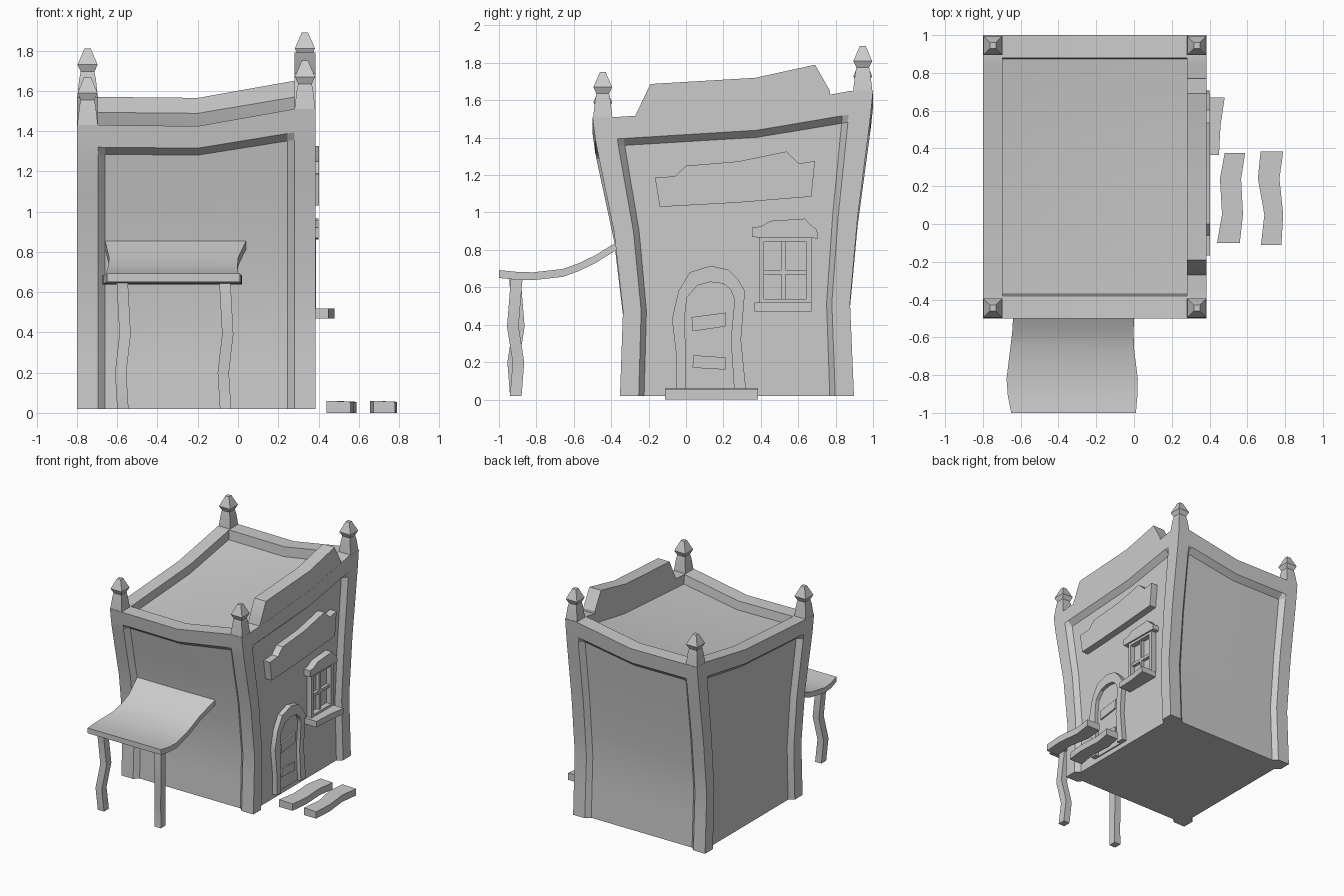
import bpy, bmesh
from mathutils import Vector

if "Cube" in bpy.data.objects:
    bpy.data.objects.remove(bpy.data.objects["Cube"])


def lerp_table(t, table):
    if t <= table[0][0]:
        return table[0][1]
    for (a, va), (b, vb) in zip(table, table[1:]):
        if t <= b:
            return va + (vb - va) * (t - a) / (b - a)
    return table[-1][1]


# Crooked shape: front and back edge by height, roof line rise by x and y
FRONT = [(.02, -.353), (.45, -.337), (.85, -.385), (1.3, -.482), (1.43, -.5)]
BACK = [(.02, .898), (.45, .877), (.85, .918), (1.3, .985), (1.43, 1.0)]
RISE_X = [(-.695, 0), (-.2, -.005), (.28, .08)]
RISE_Y = [(-.38, 0), (.38, .05), (.88, .14)]


def warp(x, y, z):
    f, b = lerp_table(z, FRONT), lerp_table(z, BACK)
    rise = lerp_table(x, RISE_X) + lerp_table(y, RISE_Y)
    return Vector((x, f + (y + .5) / 1.5 * (b - f), z + rise * (z - .02) / 1.41))


def finish(name, bm):
    bmesh.ops.remove_doubles(bm, verts=bm.verts, dist=.0005)
    bmesh.ops.recalc_face_normals(bm, faces=bm.faces)
    me = bpy.data.meshes.new(name)
    bm.to_mesh(me)
    bm.free()
    ob = bpy.data.objects.new(name, me)
    bpy.context.collection.objects.link(ob)
    return ob


def quad(bm, pts):
    bm.faces.new([bm.verts.new(p) for p in pts])


def loft(name, rings):
    """Closed skin through rings of equal point count."""
    bm = bmesh.new()
    vs = [[bm.verts.new(p) for p in r] for r in rings]
    n = len(rings[0])
    for a, b in zip(vs, vs[1:]):
        for i in range(n):
            bm.faces.new((a[i], a[(i + 1) % n], b[(i + 1) % n], b[i]))
    bm.faces.new(vs[0])
    bm.faces.new(vs[-1])
    return finish(name, bm)


def slab(name, yz, x0, x1):
    """Outline in the y-z plane given thickness along x."""
    return loft(name, [[(x, y, z) for y, z in yz] for x in (x0, x1)])


def rect(y0, y1, z0, z1):
    return [(y0, z0), (y1, z0), (y1, z1), (y0, z1)]


# House shell: four walls with bevelled recessed panels
X0, X1, Y0, Y1, DEPTH = -.8, .385, -.5, 1.0, .04
bm = bmesh.new()
rows = [.02, .24, .45, .65, .85, 1.08, 1.285, 1.32, 1.43]
xs = [-.695, -.66, -.2, .245, .28]
ys = [-.38, -.345, .38, .845, .88]


def wall(cols, lo, hi, place):
    cols = [lo] + cols + [hi]

    def point(i, j):
        d = DEPTH if 2 <= i <= 4 and rows[j] < 1.3 else 0
        return warp(*place(cols[i], d), rows[j])
    for i in range(len(cols) - 1):
        for j in range(len(rows) - 1):
            quad(bm, [point(i, j), point(i + 1, j), point(i + 1, j + 1), point(i, j + 1)])


wall(xs, X0, X1, lambda s, d: (s, Y0 + d))
wall(xs, X0, X1, lambda s, d: (s, Y1 - d))
wall(ys, Y0, Y1, lambda s, d: (X0 + d, s))
wall(ys, Y0, Y1, lambda s, d: (X1 - d, s))

# Parapet rim and sunken roof
gx = [X0] + xs + [X1]
gy = [Y0] + ys + [Y1]
TOP, ROOF = 1.43, 1.36
for i in range(6):
    for j in range(6):
        z = TOP if i in (0, 5) or j in (0, 5) else ROOF
        quad(bm, [warp(gx[a], gy[b], z) for a, b in
                  ((i, j), (i + 1, j), (i + 1, j + 1), (i, j + 1))])
for i in range(1, 5):
    for y in (gy[1], gy[5]):
        quad(bm, [warp(gx[i + k], y, z) for k, z in ((0, ROOF), (1, ROOF), (1, TOP), (0, TOP))])
    for x in (gx[1], gx[5]):
        quad(bm, [warp(x, gy[i + k], z) for k, z in ((0, ROOF), (1, ROOF), (1, TOP), (0, TOP))])
bmesh.ops.remove_doubles(bm, verts=bm.verts, dist=.0005)
bmesh.ops.holes_fill(bm, edges=[e for e in bm.edges if e.is_boundary], sides=0)
finish("house_shell", bm)

# Corner finials
for x in (-.7475, .3325):
    for y in (-.445, .945):
        base = warp(x, y, TOP).z
        rings = []
        for dz, h in ((-.01, .0525), (.09, .041), (.125, .034), (.16, .05), (.225, .022), (.24, .016)):
            rings.append([(x + sx * h, y + sy * h, base + dz)
                          for sx, sy in ((-1, -1), (1, -1), (1, 1), (-1, 1))])
        loft("corner_finial", rings)

# Raised parapet over the entrance side
slab("raised_parapet", [(-.27, 1.45), (-.27, 1.52), (-.19, 1.687), (.37, 1.72), (.69, 1.79),
                        (.77, 1.65), (.77, 1.58), (.38, 1.5)], .28, .384)

WALL = .335
# Blank sign board
slab("sign_board", [(-.166, 1.187), (-.14, 1.03), (.278, 1.053), (.67, 1.085), (.69, 1.275),
                    (.604, 1.262), (.535, 1.326), (.278, 1.273), (0, 1.25), (-.06, 1.193)], WALL, .402)

# Door with arched surround and two panels
outer = [(-.053, .06), (-.05, .22), (-.075, .43), (-.04, .58), (.02, .68), (.13, .715),
         (.225, .695), (.28, .64), (.315, .58), (.294, .32), (.32, .06)]
inner = [(0, .06), (0, .22), (-.008, .43), (.005, .545), (.06, .61), (.13, .628),
         (.20, .62), (.24, .585), (.26, .535), (.24, .32), (.257, .06)]
bm = bmesh.new()
loops = [(outer, WALL), (outer, .385), (inner, .385), (inner, WALL)]
for (pa, xa), (pb, xb) in zip(loops, loops[1:] + loops[:1]):
    for i in range(len(outer) - 1):
        quad(bm, [(xa, *pa[i]), (xa, *pa[i + 1]), (xb, *pb[i + 1]), (xb, *pb[i])])
for k in (0, -1):
    quad(bm, [(x, *p[k]) for p, x in loops])
finish("door_surround", bm)
slab("door", inner, WALL, .355)
slab("upper_door_panel", [(.035, .365), (.21, .39), (.215, .465), (.03, .44)], .35, .367)
slab("lower_door_panel", [(.035, .17), (.21, .16), (.21, .225), (.04, .237)], .35, .367)

# Window: lintel, frame bars, muntins and sill
slab("window_lintel", [(.353, .868), (.706, .862), (.70, .909), (.665, .935), (.635, .967),
                       (.45, .955), (.40, .925), (.353, .92)], WALL, .40)
for bar in (rect(.393, .418, .51, .87), rect(.642, .672, .51, .87),
            rect(.393, .672, .51, .537), rect(.393, .672, .845, .87)):
    slab("window_frame_bar", bar, WALL, .387)
for bar in (rect(.51, .533, .53, .85), rect(.41, .65, .668, .692)):
    slab("window_muntin", bar, WALL, .37)
loft("window_sill", [[(WALL, y, .47), (x, y, .47), (x, y, .518), (WALL, y, .518)]
                     for y, x in ((.365, .45), (.52, .458), (.67, .48))])

# Wobbly step planks
for rows_p in ([(-.10, .44, .56), (.05, .466, .577), (.24, .455, .567), (.375, .48, .588)],
               [(-.112, .672, .78), (.05, .69, .79), (.24, .656, .77), (.385, .67, .79)]):
    loft("step_plank", [[(a, y, 0), (b, y, 0), (b, y, .055), (a, y, .06)] for y, a, b in rows_p])

# Sagging awning
awning = [(-.35, -.66, .04, .855), (-.487, -.64, 0, .77), (-.575, -.645, -.002, .728),
          (-.658, -.655, 0, .698), (-.82, -.675, .02, .68), (-.91, -.668, .018, .683), (-1, -.65, .01, .692)]
loft("awning", [[(a, y, z - .042), (b, y, z - .042), (b, y, z), (a, y, z)] for y, a, b, z in awning])

# Bent awning posts
for x, side in ((-.575, 1), (-.065, -1)):
    rings = []
    for z, dx, dy in ((.02, .003, 0), (.2, -.008, -.014), (.39, .014, .016), (.65, 0, -.005)):
        cx, cy = x + dx, -.91 + side * dy
        rings.append([(cx + sx * .028, cy + sy * .031, z)
                      for sx, sy in ((-1, -1), (1, -1), (1, 1), (-1, 1))])
    loft("awning_post", rings)

# Smooth the soft bends, keep edges crisp
for ob in bpy.context.scene.objects:
    ob.select_set(True)
bpy.context.view_layer.objects.active = bpy.context.scene.objects[0]
bpy.ops.object.shade_smooth_by_angle(angle=.5)
